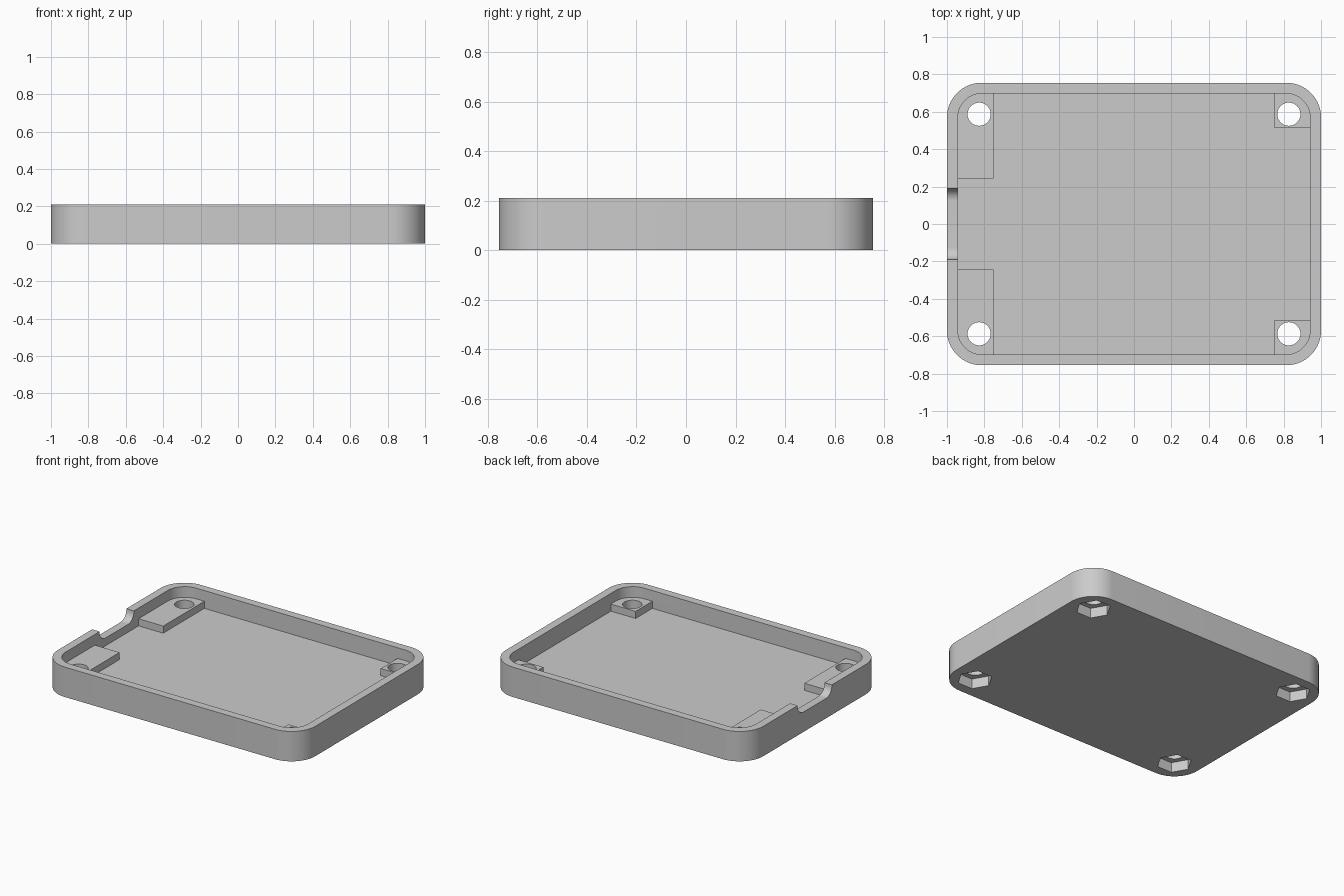
import bpy, bmesh
from math import pi, cos, sin, radians
from mathutils import Matrix, Vector

cube = bpy.data.objects.get("Cube")
if cube:
    bpy.data.objects.remove(cube, do_unlink=True)

HEIGHT, FLOOR, PAD_TOP = 0.21, 0.085, 0.135
HOLE_X, HOLE_Y = 0.828, 0.587

grey = bpy.data.materials.new("light_grey")
grey.use_nodes = True
grey.diffuse_color = (0.6, 0.6, 0.6, 1)
grey.node_tree.nodes["Principled BSDF"].inputs["Base Color"].default_value = (0.6, 0.6, 0.6, 1)


def prism(name, outline, z0, z1):
    """Extrude a counter-clockwise outline from z0 to z1."""
    bm = bmesh.new()
    face = bm.faces.new([bm.verts.new((x, y, z0)) for x, y in outline])
    top = bmesh.ops.extrude_face_region(bm, geom=[face])["geom"]
    bmesh.ops.translate(bm, vec=(0, 0, z1 - z0),
                        verts=[v for v in top if isinstance(v, bmesh.types.BMVert)])
    bmesh.ops.recalc_face_normals(bm, faces=bm.faces)
    mesh = bpy.data.meshes.new(name)
    bm.to_mesh(mesh)
    bm.free()
    mesh.materials.append(grey)
    obj = bpy.data.objects.new(name, mesh)
    bpy.context.collection.objects.link(obj)
    return obj


def rounded_rect(hx, hy, r, steps=14):
    points = []
    for i, (sx, sy) in enumerate([(1, 1), (-1, 1), (-1, -1), (1, -1)]):
        for k in range(steps + 1):
            a = (i + k / steps) * pi / 2
            points.append((sx * (hx - r) + r * cos(a), sy * (hy - r) + r * sin(a)))
    return points


def ring(cx, cy, r, sides):
    return [(cx + r * cos(2 * pi * k / sides), cy + r * sin(2 * pi * k / sides))
            for k in range(sides)]


def box(name, x0, x1, y0, y1, z0, z1):
    return prism(name, [(x0, y0), (x1, y0), (x1, y1), (x0, y1)], z0, z1)


def cut(target, cutter):
    """Subtract the cutter, then discard it."""
    cutter.hide_render = True
    mod = target.modifiers.new("cut", 'BOOLEAN')
    mod.operation, mod.solver, mod.object = 'DIFFERENCE', 'EXACT', cutter
    bpy.context.view_layer.objects.active = target
    bpy.ops.object.modifier_apply(modifier=mod.name)
    bpy.data.objects.remove(cutter, do_unlink=True)


# Tray body
tray = prism("tray", rounded_rect(1, 0.755, 0.185), 0, HEIGHT)

# Cavity, leaving a raised pad in each corner
cavity = prism("cavity", rounded_rect(0.942, 0.698, 0.13), FLOOR, HEIGHT + 0.1)
for sx, inner_y in ((-1, 0.242), (1, 0.512)):
    for sy in (-1, 1):
        xs = sorted((sx * 0.75, sx * 1.1))
        ys = sorted((sy * inner_y, sy * 0.9))
        cut(cavity, box("pad", *xs, *ys, 0, PAD_TOP))
cut(tray, cavity)

# Screw holes with hexagonal nut pockets underneath
for sx in (-1, 1):
    for sy in (-1, 1):
        cx, cy = sx * HOLE_X, sy * HOLE_Y
        cut(tray, prism("screw_hole", ring(cx, cy, 0.062, 40), -0.1, HEIGHT + 0.1))
        cut(tray, prism("nut_pocket", ring(cx, cy, 0.113, 6), -0.1, 0.07))

# Cable notch with rounded lower corners in the end wall
notch = prism("notch", rounded_rect(0.19, 0.16, 0.065), -0.06, 0.06)
notch.data.transform(Matrix.Translation((-1, 0, 0.30)) @
                     Matrix(((0, 0, 1, 0), (1, 0, 0, 0), (0, 1, 0, 0), (0, 0, 0, 1))))
cut(tray, notch)

# Smooth round walls, sharp edges
bpy.ops.object.select_all(action='DESELECT')
tray.select_set(True)
bpy.context.view_layer.objects.active = tray
bpy.ops.object.shade_smooth_by_angle(angle=radians(30))
